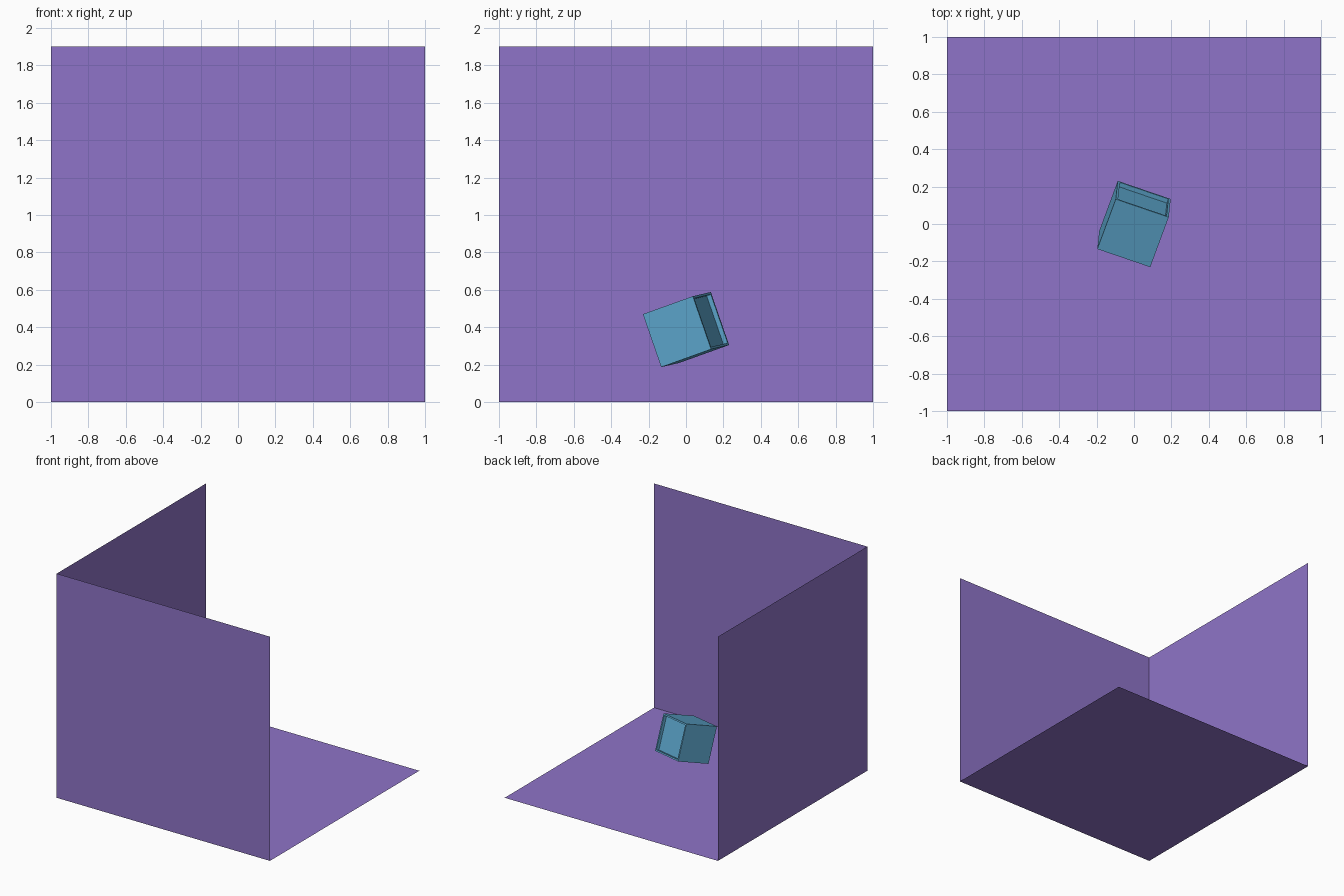
import bpy, bmesh
from mathutils import Matrix, Vector

if "Cube" in bpy.data.objects:
    bpy.data.objects.remove(bpy.data.objects["Cube"])

HEIGHT = 1.9      # wall height
SIZE = 0.3        # cube edge
RIM = 0.018       # frame around the recess
DEPTH = 0.025     # recess depth


def material(name, color):
    mat = bpy.data.materials.new(name)
    mat.diffuse_color = (*color, 1)
    mat.use_nodes = True
    mat.node_tree.nodes["Principled BSDF"].inputs["Base Color"].default_value = mat.diffuse_color
    return mat


def add_object(name, bm, mat):
    mesh = bpy.data.meshes.new(name)
    bm.to_mesh(mesh)
    bm.free()
    obj = bpy.data.objects.new(name, mesh)
    mesh.materials.append(mat)
    bpy.context.collection.objects.link(obj)
    return obj


def panel(name, corner, side_a, side_b, mat):
    """Thin flat sheet spanned by two sides from a corner; normal is a x b."""
    c, a, b = Vector(corner), Vector(side_a), Vector(side_b)
    bm = bmesh.new()
    bm.faces.new([bm.verts.new(p) for p in (c, c + a, c + a + b, c + b)])
    return add_object(name, bm, mat)


purple = material("purple", (0.275, 0.175, 0.58))
blue = material("blue", (0.11, 0.39, 0.62))

# Floor and the two standing walls, facing into the corner
panel("floor", (-1, -1, 0), (2, 0, 0), (0, 2, 0), purple)
panel("front_wall", (-1, -1, 0), (0, 0, HEIGHT), (2, 0, 0), purple)
panel("left_wall", (-1, -1, 0), (0, 2, 0), (0, 0, HEIGHT), purple)

# Floating cube with a framed recess in its back face
bm = bmesh.new()
bmesh.ops.create_cube(bm, size=SIZE)
back = max(bm.faces, key=lambda f: f.calc_center_median().y)
bmesh.ops.inset_individual(bm, faces=[back], thickness=RIM)
recess = bmesh.ops.extrude_discrete_faces(bm, faces=[back])["faces"][0]
bmesh.ops.translate(bm, verts=recess.verts, vec=(0, -DEPTH, 0))
bmesh.ops.recalc_face_normals(bm, faces=bm.faces)
cube = add_object("tilted_cube", bm, blue)

# Tilt: local y points backward and up, local x slightly toward the front
y_axis = Vector((0.1, 0.27, 0.097)).normalized()
x_axis = Vector((0.284, -0.092, -0.021))
x_axis = (x_axis - y_axis * x_axis.dot(y_axis)).normalized()
tilt = Matrix((x_axis, y_axis, x_axis.cross(y_axis))).transposed()
cube.matrix_world = Matrix.Translation((0, 0, 0.387)) @ tilt.to_4x4()
